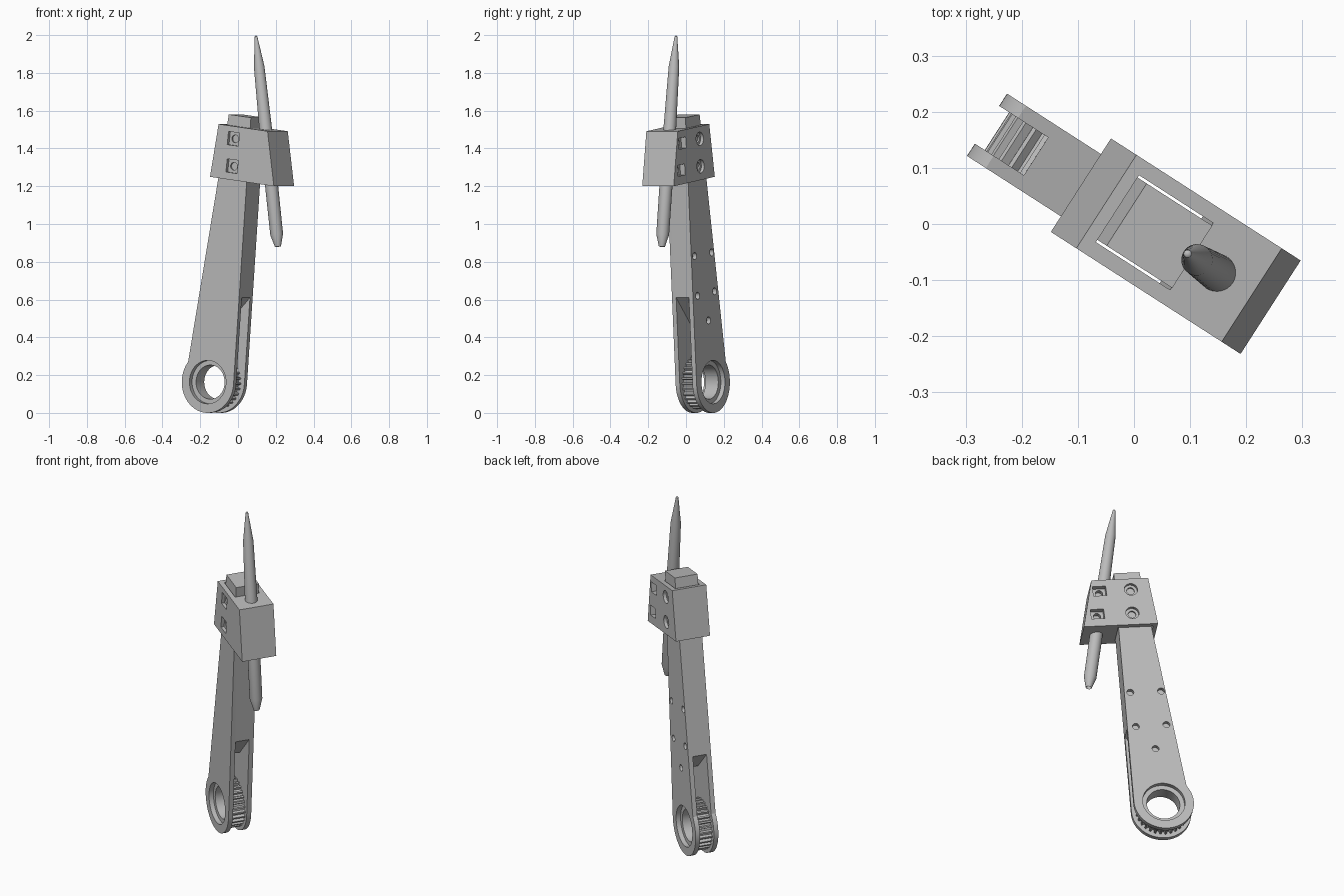
import bpy
import bmesh
from math import sin, cos, pi, radians
from mathutils import Matrix, Vector

old = bpy.data.objects.get("Cube")
if old:
    bpy.data.objects.remove(old)

TURN = Matrix.Rotation(radians(-32.75), 4, 'Z')
MID = 0.007                      # centre plane across the width
ARM, BLOCK, FORK = 0.066, 0.099, 0.040   # half widths
HUB = (-0.153, 0.163)
HUB_R = 0.163

grey = bpy.data.materials.new("plain_grey")
grey.use_nodes = True
grey.diffuse_color = (0.5, 0.5, 0.5, 1)
grey.node_tree.nodes["Principled BSDF"].inputs["Base Color"].default_value = (0.5, 0.5, 0.5, 1)


def finish(name, bm):
    bmesh.ops.recalc_face_normals(bm, faces=bm.faces)
    bm.transform(TURN)
    mesh = bpy.data.meshes.new(name)
    bm.to_mesh(mesh)
    bm.free()
    mesh.materials.append(grey)
    ob = bpy.data.objects.new(name, mesh)
    bpy.context.collection.objects.link(ob)
    return ob


def prism(name, profile, y0, y1):
    """Extrude a side profile across the width."""
    bm = bmesh.new()
    face = bm.faces.new([bm.verts.new((u, y0, z)) for u, z in profile])
    out = bmesh.ops.extrude_face_region(bm, geom=[face])
    moved = [g for g in out["geom"] if isinstance(g, bmesh.types.BMVert)]
    bmesh.ops.translate(bm, verts=moved, vec=(0, y1 - y0, 0))
    return finish(name, bm)


def circle(c, r, n=48):
    return [(c[0] + r * cos(2 * pi * i / n), c[1] + r * sin(2 * pi * i / n)) for i in range(n)]


def rect(c, w, h, tilt):
    a = radians(tilt)
    corners = [(-w, -h), (w, -h), (w, h), (-w, h)]
    return [(c[0] + (x * cos(a) - y * sin(a)) / 2, c[1] + (x * sin(a) + y * cos(a)) / 2)
            for x, y in corners]


def cut(ob, profile, y0, y1):
    cutter = prism("cutter", profile, y0, y1)
    cutter.hide_render = True
    mod = ob.modifiers.new("cut", 'BOOLEAN')
    mod.operation = 'DIFFERENCE'
    mod.solver = 'EXACT'
    mod.object = cutter
    select(ob)
    bpy.ops.object.modifier_apply(modifier=mod.name)
    bpy.data.objects.remove(cutter)


def select(ob):
    bpy.ops.object.select_all(action='DESELECT')
    ob.select_set(True)
    bpy.context.view_layer.objects.active = ob


# Tapered arm with a round hub at the foot
arc = [radians(-5 - 216 * i / 48) for i in range(49)]
outline = [(HUB[0] + HUB_R * cos(a), HUB[1] + HUB_R * sin(a)) for a in arc]
foot_r, foot_l = outline[0], outline[-1]
top_l, top_r = (-0.02, 1.58), (0.119, 1.563)
arm = prism("arm", outline + [top_l, top_r], MID - ARM, MID + ARM)

# Fork slot with a pointed roof, hub bores and small blind holes
cut(arm, [(-0.4, -0.1), (0.2, -0.1), (0.2, 0.765), (-0.09, 0.475), (-0.4, 0.785)],
    MID - FORK, MID + FORK)
cut(arm, circle(HUB, 0.115), -0.2, 0.2)
for c in [(0.029, 0.83), (-0.138, 0.85), (-0.001, 0.62), (-0.167, 0.644), (-0.108, 0.49)]:
    cut(arm, circle(c, 0.019, 20), MID + ARM - 0.022, 0.2)

# Toothed pulley between the fork plates
TEETH = 30
gear = []
for i in range(TEETH):
    for step, r in ((0, 0.126), (0.4, 0.126), (0.55, 0.142), (0.85, 0.142)):
        a = 2 * pi * (i + step) / TEETH
        gear.append((HUB[0] + r * cos(a), HUB[1] + r * sin(a)))
pulley = prism("pulley", gear, MID - FORK, MID + FORK)
cut(pulley, circle(HUB, 0.09), -0.2, 0.2)

# Clamp block that slides over the arm
block = prism("clamp_block", [(-0.117, 1.25), (0.285, 1.20), (0.245, 1.491), (-0.063, 1.529)],
              MID - BLOCK, MID + BLOCK)


def along(a, b, z):
    return a[0] + (b[0] - a[0]) * (z - a[1]) / (b[1] - a[1])


lo, hi = 1.1, 1.7
cut(block, [(along(foot_l, top_l, lo) - 0.009, lo), (along(foot_r, top_r, lo) + 0.003, lo),
            (along(foot_r, top_r, hi) + 0.003, hi), (along(foot_l, top_l, hi) - 0.009, hi)],
    MID - 0.071, MID + 0.071)

# Bolt holes: square nut pockets in front, round counterbores behind
front, back = MID - BLOCK, MID + BLOCK
for c in [(0.030, 1.451), (0.022, 1.306)]:
    cut(block, rect(c, 0.07, 0.07, -7), -0.2, front + 0.018)
    cut(block, circle(c, 0.036, 32), back - 0.018, 0.2)
    cut(block, circle(c, 0.021, 24), -0.2, 0.2)

# Square pockets beside the pointer
for c in [(0.2, 1.428), (0.211, 1.285)]:
    cut(block, rect(c, 0.072, 0.058, -7), back - 0.03, 0.2)
    cut(block, circle(c, 0.02, 24), back - 0.055, 0.2)

# Pointed rod, turned from a profile, with a socket in its lower end
base, tip = Vector((0.247, MID, 0.88)), Vector((0.108, MID, 2.0))
axis = tip - base
length = axis.length
profile = [(0, 0.05), (0.016, 0.035), (0.016, 0), (0.034, 0.065), (0.035, 0.55),
           (0.028, 0.96), (0.007, length - 0.008), (0, length)]
bm = bmesh.new()
verts = [bm.verts.new((r, 0, t)) for r, t in profile]
edges = [bm.edges.new(pair) for pair in zip(verts, verts[1:])]
bmesh.ops.spin(bm, geom=verts + edges, cent=(0, 0, 0), axis=(0, 0, 1),
               angle=2 * pi, steps=32, use_merge=True)
bmesh.ops.remove_doubles(bm, verts=bm.verts, dist=0.0001)
bm.transform(Matrix.Translation(base) @ axis.to_track_quat('Z', 'Y').to_matrix().to_4x4())
rod = finish("pointed_rod", bm)

for ob in (arm, pulley, block, rod):
    select(ob)
    bpy.ops.object.shade_smooth_by_angle(angle=radians(25))
